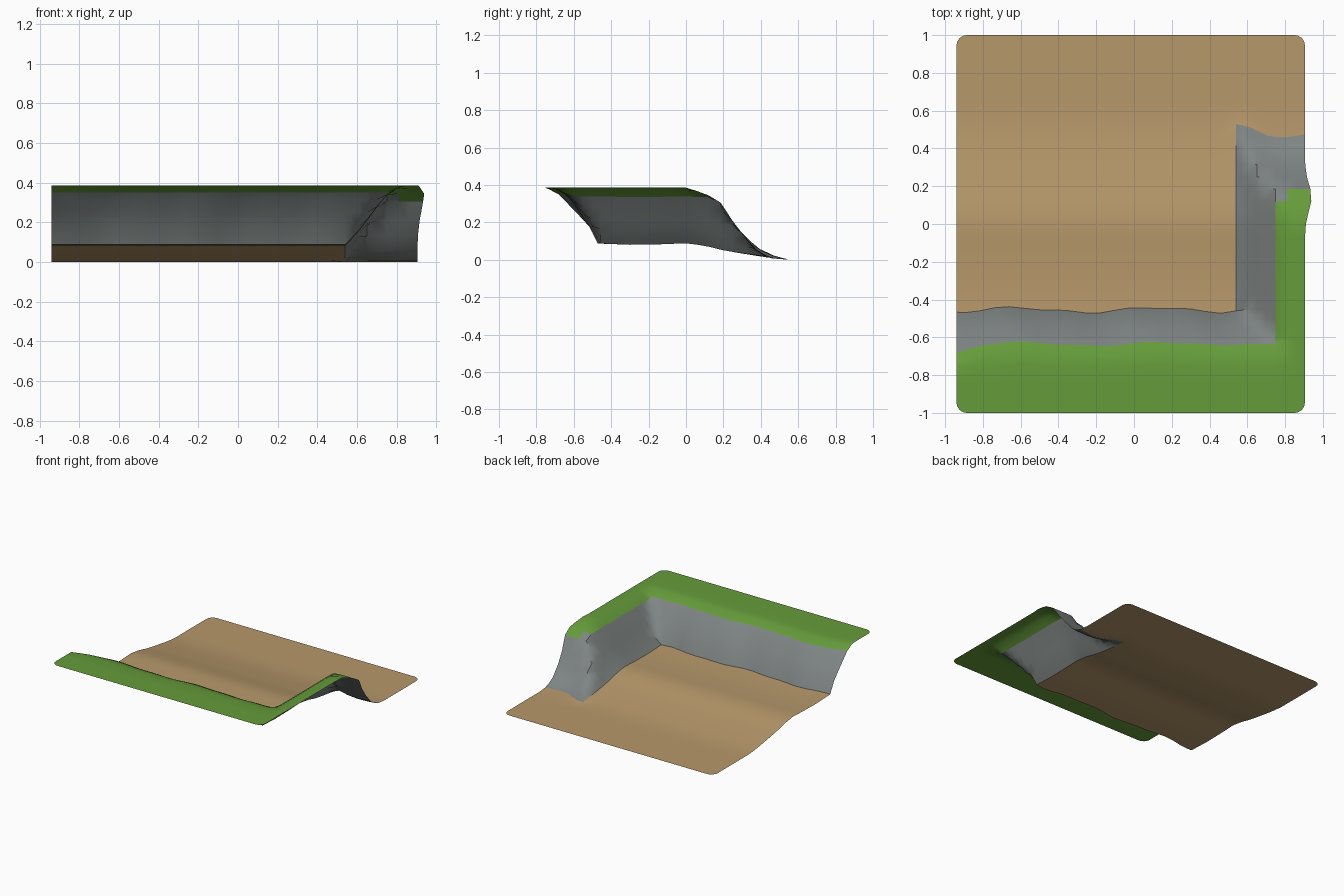
import bpy, bmesh, math

if "Cube" in bpy.data.objects:
    bpy.data.objects.remove(bpy.data.objects["Cube"])

# Outline of the tile, corner radius and plateau height
X0, X1, Y0, Y1, R, TOP = -0.94, 0.905, -1.0, 1.0, 0.055, 0.385

# Grid lines: dense across the cliffs, sparse on the flats
XS = [X0, X0 + R / 2, X0 + R] + [-0.82 + 0.08 * i for i in range(17)] + \
     [0.54, 0.57, 0.61, 0.65, 0.70, 0.75, 0.80, X1 - R, X1 - R / 2, X1]
YS = [Y0, Y0 + R / 2, Y0 + R, -0.85, -0.75, -0.69, -0.635, -0.60, -0.55, -0.50, -0.455,
      -0.38, -0.30, -0.22, -0.14, -0.07, 0, 0.06, 0.12, 0.185, 0.25, 0.31, 0.38,
      0.43, 0.48, 0.55, 0.65, 0.80, Y1 - R, Y1 - R / 2, Y1]

# Height profiles
SAND = [(-0.46, .087), (-0.3, .08), (-0.15, .082), (0, .088), (0.1, .075), (0.2, .05),
        (0.35, .025), (0.45, .01), (0.55, 0)]
FRONT = [(-0.75, 1), (-0.69, .975), (-0.635, .88), (-0.60, .76), (-0.55, .54), (-0.50, .31), (-0.455, 0)]
SIDE = [(0.54, 0), (0.57, .10), (0.61, .25), (0.65, .42), (0.70, .64), (0.75, .84), (0.80, .95), (0.85, 1)]
END = [(0, 1), (0.06, .94), (0.12, .87), (0.185, .76), (0.25, .48), (0.31, .28), (0.38, .09),
       (0.43, .03), (0.48, 0)]


def lerp(points, t):
    if t <= points[0][0]:
        return points[0][1]
    for (a, u), (b, v) in zip(points, points[1:]):
        if t <= b:
            return u + (v - u) * (t - a) / (b - a)
    return points[-1][1]


def place(x, y):
    """Height and gentle irregular shift of one grid point."""
    base = lerp(SAND, y)
    rise = max(lerp(FRONT, y), min(lerp(SIDE, x), lerp(END, y)))
    z = base + (TOP - base) * rise
    px, py = x, y
    # wavy front cliff, swept forward at its left end
    w = lerp([(-0.80, 0), (-0.69, .6), (-0.55, 1), (-0.455, 1), (-0.30, 0)], y)
    w *= lerp([(0.45, 1), (0.60, 0)], x)
    py += w * (0.013 * math.sin(8.5 * x + 1.3 + 1.5 * y) + 0.006 * math.sin(19 * x + 9 * y))
    py -= 0.04 * lerp([(X0, 1), (-0.80, 0)], x) * lerp([(-0.75, 0), (-0.69, 1), (-0.60, 1), (-0.47, 0)], y)
    # curved foot of the end slope
    foot = lerp([(0.53, 0), (0.54, .05), (0.62, .03), (0.72, -.02), (0.82, -.02), (X1, -.005)], x)
    py += foot * lerp([(0.25, 0), (0.43, .8), (0.48, 1), (0.55, 0)], y)
    # bulge on the outer edge
    px += 0.035 * math.exp(-((y - 0.14) / 0.10) ** 2) * lerp([(0.75, 0), (X1, 1)], x)
    # rounded tile corners (square mapped to quarter disc)
    cx, cy = (X0 + R if x < 0 else X1 - R), (Y0 + R if y < 0 else Y1 - R)
    a, b = (x - cx) / R * (-1 if x < 0 else 1), (y - cy) / R * (-1 if y < 0 else 1)
    if a > 0 and b > 0:
        px = cx + (x - cx) * math.sqrt(1 - b * b / 2)
        py = cy + (y - cy) * math.sqrt(1 - a * a / 2)
    return px, py, z


def zone(x, y):
    """Which part a grid cell belongs to."""
    if y < -0.635 or (x > 0.75 and y < 0.185 and not (x < 0.80 and y > 0.12)):
        return "grass_plateau"
    if y < -0.455 or (x > 0.54 and y < 0.48):
        return "rock_cliff"
    return "sand_floor"


def build(name, mat_name, color):
    bm = bmesh.new()
    verts = {}

    def vert(i, j):
        if (i, j) not in verts:
            verts[i, j] = bm.verts.new(place(XS[i], YS[j]))
        return verts[i, j]

    for i in range(len(XS) - 1):
        for j in range(len(YS) - 1):
            if zone((XS[i] + XS[i + 1]) / 2, (YS[j] + YS[j + 1]) / 2) == name:
                bm.faces.new([vert(i, j), vert(i + 1, j), vert(i + 1, j + 1), vert(i, j + 1)])
    me = bpy.data.meshes.new(name)
    bm.to_mesh(me)
    bm.free()
    mat = bpy.data.materials.new(mat_name)
    mat.diffuse_color = (*color, 1)
    mat.use_nodes = True
    mat.node_tree.nodes["Principled BSDF"].inputs["Base Color"].default_value = mat.diffuse_color
    me.materials.append(mat)
    ob = bpy.data.objects.new(name, me)
    bpy.context.collection.objects.link(ob)
    bpy.ops.object.select_all(action='DESELECT')
    ob.select_set(True)
    bpy.context.view_layer.objects.active = ob
    bpy.ops.object.shade_smooth_by_angle(angle=math.radians(35))


build("sand_floor", "sand", (0.47, 0.315, 0.145))
build("rock_cliff", "grey rock", (0.21, 0.235, 0.23))
build("grass_plateau", "grass green", (0.13, 0.33, 0.042))
